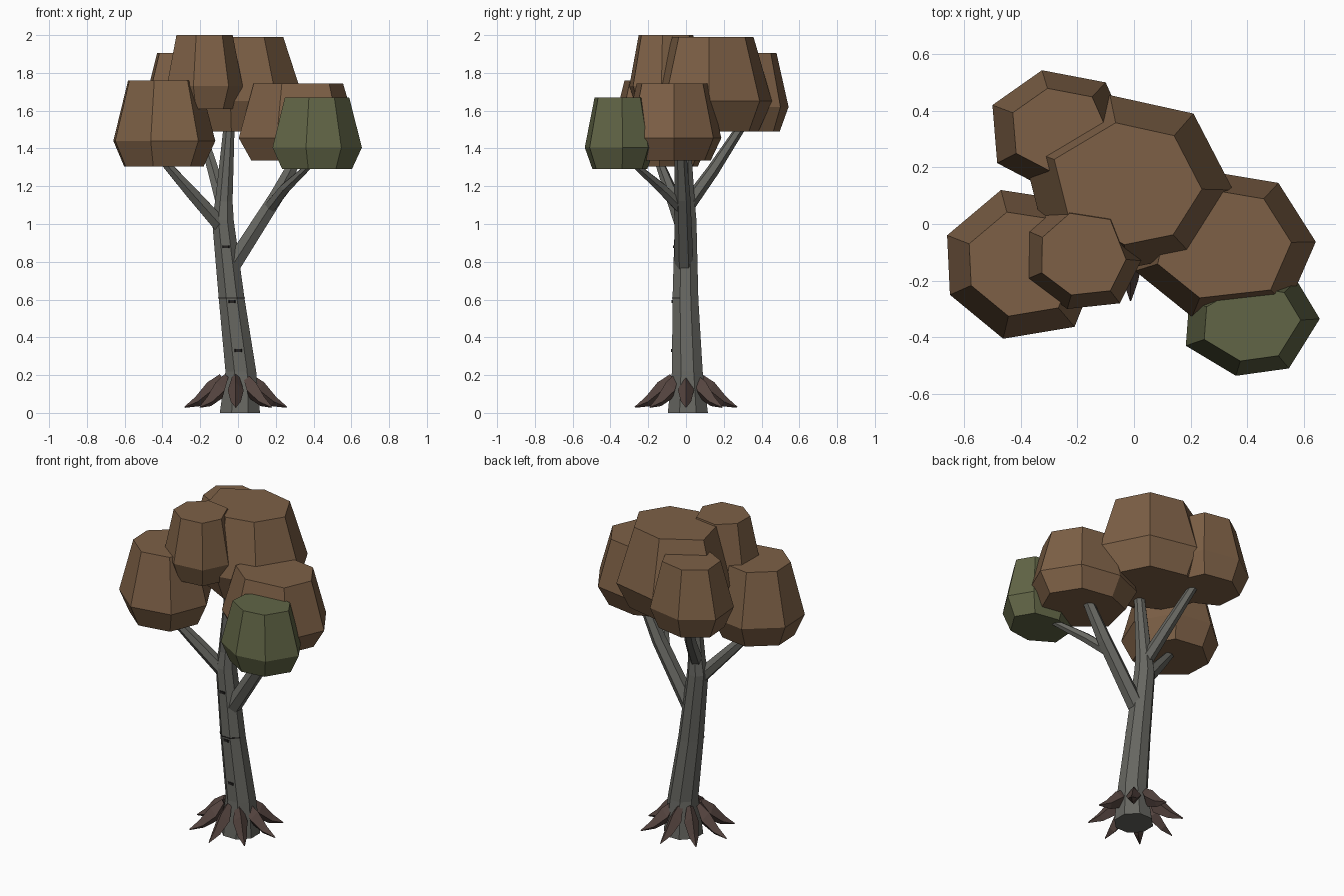
import bpy, bmesh, math
from mathutils import Vector

if "Cube" in bpy.data.objects:
    bpy.data.objects.remove(bpy.data.objects["Cube"])


def material(name, rgb):
    m = bpy.data.materials.new(name)
    m.diffuse_color = (*rgb, 1)
    m.use_nodes = True
    m.node_tree.nodes["Principled BSDF"].inputs["Base Color"].default_value = m.diffuse_color
    return m


BROWN = material("autumn_brown", (0.205, 0.117, 0.061))
GREEN = material("olive_green", (0.119, 0.130, 0.061))
BARK = material("grey_bark", (0.135, 0.135, 0.120))
ROOT = material("root_brown", (0.090, 0.058, 0.050))
DARK = material("bark_mark", (0.018, 0.016, 0.015))


def loft(name, rings, mat):
    """Skin a list of equally sized rings and cap both ends."""
    bm = bmesh.new()
    loops = [[bm.verts.new(p) for p in ring] for ring in rings]
    n = len(loops[0])
    for a, b in zip(loops, loops[1:]):
        for i in range(n):
            j = (i + 1) % n
            bm.faces.new((a[i], a[j], b[j], b[i]))
    bm.faces.new(loops[0][::-1])
    bm.faces.new(loops[-1])
    bmesh.ops.recalc_face_normals(bm, faces=bm.faces)
    me = bpy.data.meshes.new(name)
    bm.to_mesh(me)
    bm.free()
    me.materials.append(mat)
    ob = bpy.data.objects.new(name, me)
    bpy.context.collection.objects.link(ob)
    return ob


def crown(name, mat, centre, outline, z_low, z_mid, z_top, top, low=0.78):
    """Seven-sided leaf clump: small base, wide middle, tapered flat top."""
    cx, cy = centre
    ring = lambda s, z: [(cx + (x - cx) * s, cy + (y - cy) * s, z) for x, y in outline]
    loft(name, [ring(low, z_low), ring(1, z_mid), ring(top, z_top)], mat)


def limb(name, path, sides, flat=False):
    """Tapered limb through (x, y, z, radius) points."""
    pts = [Vector(p[:3]) for p in path]
    rings = []
    for i, p in enumerate(path):
        d = (pts[min(i + 1, len(pts) - 1)] - pts[max(i - 1, 0)]).normalized()
        if flat:
            d = Vector((0, 0, 1))
        u = Vector((0, 1, 0)).cross(d).normalized()
        v = d.cross(u)
        rings.append([pts[i] + p[3] * (u * math.cos(t) + v * math.sin(t))
                      for t in (math.tau * (k + 0.5) / sides for k in range(sides))])
    loft(name, rings, BARK)


# Leaf clumps
crown("crown_centre", BROWN, (-0.018, 0.13),
      [(-0.085, 0.455), (0.21, 0.39), (0.35, 0.12), (0.205, -0.11),
       (-0.04, -0.16), (-0.325, -0.01), (-0.395, 0.27)], 1.49, 1.65, 1.99, 0.70)
crown("crown_back", BROWN, (-0.26, 0.33),
      [(-0.5, 0.42), (-0.325, 0.543), (-0.1, 0.50), (-0.02, 0.32),
       (-0.125, 0.14), (-0.32, 0.13), (-0.483, 0.215)], 1.49, 1.62, 1.905, 0.70)
crown("crown_left", BROWN, (-0.40, -0.14),
      [(-0.47, 0.12), (-0.66, -0.04), (-0.65, -0.25), (-0.462, -0.405),
       (-0.21, -0.363), (-0.12, -0.14), (-0.243, 0.085)], 1.305, 1.44, 1.76, 0.70)
crown("crown_front", BROWN, (-0.18, -0.11),
      [(-0.374, -0.025), (-0.377, -0.194), (-0.236, -0.30), (-0.05, -0.28),
       (0.025, -0.13), (-0.05, 0.06), (-0.243, 0.09)], 1.61, 1.73, 2.0, 0.74)
crown("crown_right", BROWN, (0.31, -0.07),
      [(0.51, 0.145), (0.642, -0.063), (0.543, -0.29), (0.205, -0.328),
       (0.004, -0.166), (0.067, 0.106), (0.26, 0.187)], 1.335, 1.455, 1.745, 0.74)
crown("crown_green", GREEN, (0.415, -0.35),
      [(0.575, -0.2), (0.656, -0.335), (0.547, -0.51), (0.36, -0.536),
       (0.183, -0.43), (0.195, -0.27), (0.375, -0.165)], 1.29, 1.405, 1.67, 0.72)

# Trunk and branches
TRUNK = [(0.01, 0.01, 0, 0.115), (0.015, 0.007, 0.22, 0.088), (-0.033, -0.003, 0.6, 0.074),
         (-0.08, -0.002, 1.02, 0.062), (-0.075, 0, 1.12, 0.05), (-0.045, -0.01, 1.55, 0.03)]
limb("trunk", TRUNK, 8, flat=True)
limb("branch_right", [(-0.03, -0.01, 0.78, 0.05), (0.2, -0.02, 1.14, 0.043),
                      (0.34, -0.03, 1.40, 0.03)], 6)
limb("branch_green", [(0.17, -0.03, 1.09, 0.034), (0.25, -0.13, 1.19, 0.03),
                      (0.39, -0.28, 1.32, 0.017)], 6)
limb("branch_left", [(-0.08, -0.01, 0.98, 0.045), (-0.25, -0.08, 1.17, 0.036),
                     (-0.41, -0.15, 1.35, 0.022)], 6)
limb("branch_back", [(-0.08, 0.01, 1.10, 0.04), (-0.13, 0.14, 1.28, 0.034),
                     (-0.21, 0.31, 1.54, 0.024)], 6)

# Roots: a ring of spikes leaning out from the trunk foot
for k in range(8):
    a = math.tau * k / 8
    out, side = Vector((math.cos(a), math.sin(a), 0)), Vector((-math.sin(a), math.cos(a), 0))
    foot = Vector((-0.012, 0, 0))
    rings = []
    for r, z, w, h in ((0.075, 0.19, 0.02, 0.015), (0.125, 0.12, 0.042, 0.042),
                       (0.20, 0.06, 0.027, 0.024), (0.27, 0.03, 0.003, 0.003)):
        c = foot + out * r + Vector((0, 0, z))
        n = Vector((0, 0, h)) + out * h * 0.6
        rings.append([c + n, c + side * w, c - n, c - side * w])
    loft("root_%d" % (k + 1), rings, ROOT)


def trunk_at(z):
    for a, b in zip(TRUNK, TRUNK[1:]):
        if a[2] <= z <= b[2]:
            f = (z - a[2]) / (b[2] - a[2])
            return [p + (q - p) * f for p, q in zip(a, b)]


# Short bark marks on the front of the trunk
for k, z in enumerate((0.33, 0.59, 0.88)):
    x, y, _, r = trunk_at(z)
    y -= r * math.cos(math.pi / 8)
    rings = [[(x - 0.022, y + 0.004, zz), (x + 0.022, y + 0.004, zz),
              (x + 0.014, y - 0.006, zz), (x - 0.014, y - 0.006, zz)]
             for zz in (z - 0.007, z + 0.007)]
    loft("bark_mark_%d" % (k + 1), rings, DARK)

# Thin crack line wrapping the front of the trunk
x, y, _, r = trunk_at(0.61)
for k in range(3):
    a0, a1 = (math.radians(d) for d in (202.5 + 45 * k, 247.5 + 45 * k))
    p = lambda a, s, z: (x + (r + s) * math.cos(a), y + (r + s) * math.sin(a), z)
    rings = [[p(a0, -0.004, z), p(a1, -0.004, z), p(a1, 0.003, z), p(a0, 0.003, z)]
             for z in (0.606, 0.612)]
    loft("bark_crack_%d" % (k + 1), rings, DARK)
